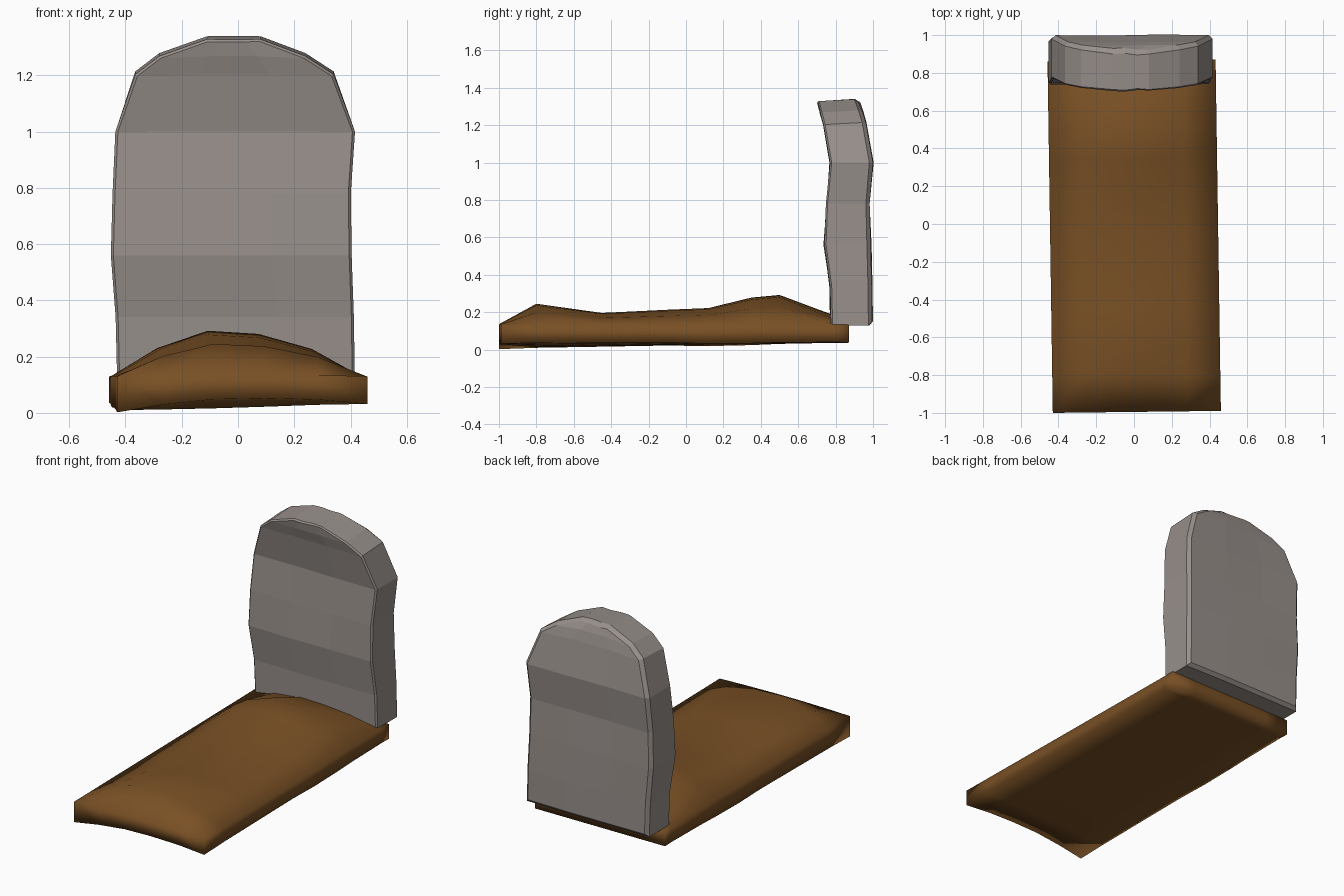
import bpy, bmesh, random
from mathutils import Vector

random.seed(4)
cube = bpy.data.objects.get("Cube")
if cube:
    bpy.data.objects.remove(cube, do_unlink=True)


def material(name, rgb):
    m = bpy.data.materials.new(name)
    m.use_nodes = True
    m.diffuse_color = (*rgb, 1)
    bsdf = next(n for n in m.node_tree.nodes if n.type == 'BSDF_PRINCIPLED')
    bsdf.inputs["Base Color"].default_value = (*rgb, 1)
    bsdf.inputs["Roughness"].default_value = 0.9
    return m


def loft(rings):
    """Join closed rings; each ring runs along one side, then back along the other."""
    bm = bmesh.new()
    loops = [[bm.verts.new(p) for p in ring] for ring in rings]
    n = len(loops[0])
    for a, b in zip(loops, loops[1:]):
        for i in range(n):
            j = (i + 1) % n
            bm.faces.new((a[i], a[j], b[j], b[i]))
    for loop in (loops[0], loops[-1]):
        for i in range(n // 2 - 1):
            bm.faces.new((loop[i], loop[i + 1], loop[n - 2 - i], loop[n - 1 - i]))
    bmesh.ops.recalc_face_normals(bm, faces=bm.faces)
    return bm


def finish(bm, name, mat, smooth):
    mesh = bpy.data.meshes.new(name)
    for f in bm.faces:
        f.smooth = smooth
    bm.to_mesh(mesh)
    bm.free()
    mesh.materials.append(mat)
    obj = bpy.data.objects.new(name, mesh)
    bpy.context.collection.objects.link(obj)
    return obj


stone_mat = material("warm grey stone", (0.31, 0.275, 0.255))
soil_mat = material("brown soil", (0.19, 0.08, 0.018))

# Headstone: height, left x, right x, front y, back y
stone_rows = [
    (0.13, -0.43, 0.415, 0.775, 0.995),
    (0.34, -0.435, 0.412, 0.77, 0.993),
    (0.56, -0.452, 0.404, 0.74, 0.987),
    (0.78, -0.446, 0.401, 0.748, 0.982),
    (1.0, -0.436, 0.416, 0.77, 1.0),
    (1.215, -0.365, 0.34, 0.735, 0.962),
    (1.28, -0.28, 0.24, 0.718, 0.942),
    (1.34, -0.11, 0.08, 0.703, 0.92),
]
columns = (0, 0.33, 0.67, 1)
rings = []
for z, left, right, front, back in stone_rows:
    xs = [left + (right - left) * c for c in columns]
    dent = [0] + [random.uniform(-0.006, 0.006) for _ in xs[1:-1]] + [0]
    drop = 0.012 if z > 1.1 else 0
    face = [(x, front + d, z - drop) for x, d in zip(xs, dent)]
    rear = [(x, back - d, z) for x, d in zip(xs, dent)]
    rings.append(face + rear[::-1])
bm = loft(rings)

# Worn rim, narrow round the front face and wider round the back
for side, width in ((-1, 0.009), (1, 0.02)):
    rim = []
    for e in bm.edges:
        a, b = (v.co for v in e.verts)
        on_side = ((a + b).y / 2 - 0.86 + max(a.z - 1, 0) * 0.15) * side > 0
        if on_side and e.calc_face_angle(0) > 1 and abs((a - b).normalized().y) < 0.8:
            rim.append(e)
    bmesh.ops.bevel(bm, geom=rim, offset=width, segments=1, affect='EDGES')
finish(bm, "headstone", stone_mat, False)

# Soil mound: y, rise of the crest above the rim, lift of the underside
mound_rows = [
    (-1.0, 0.008, 0.035),
    (-0.8, 0.115, 0),
    (-0.45, 0.066, 0),
    (-0.1, 0.083, 0),
    (0.12, 0.092, 0),
    (0.35, 0.148, 0),
    (0.5, 0.162, 0),
    (0.8, 0.05, 0),
    (0.86, 0.01, 0),
]
across = ((-0.445, 0), (-0.28, 0.62), (-0.1, 1), (0.08, 0.93), (0.27, 0.6), (0.445, 0))
rings = []
for y, rise, lift in mound_rows:
    inner = -0.9 < y < 0.84
    wobble = random.uniform(-0.006, 0.006) if inner else 0
    shift = -0.015 * y
    top, under = [], []
    for x, k in across:
        yy = y + (0.012 * (x + 0.445) if not inner else 0)
        base = 0.02 + 0.018 * y + 0.03 * (x / 0.9 + 0.5) * (0.5 - 0.5 * y)
        top.append(Vector((x + shift, yy, 0.13 + rise * k)))
        under.append(Vector((x + shift, yy, max(base + wobble * (1 - k) + lift * k, 0))))
    rings.append(top + under[::-1])
finish(loft(rings), "soil_mound", soil_mat, True)
